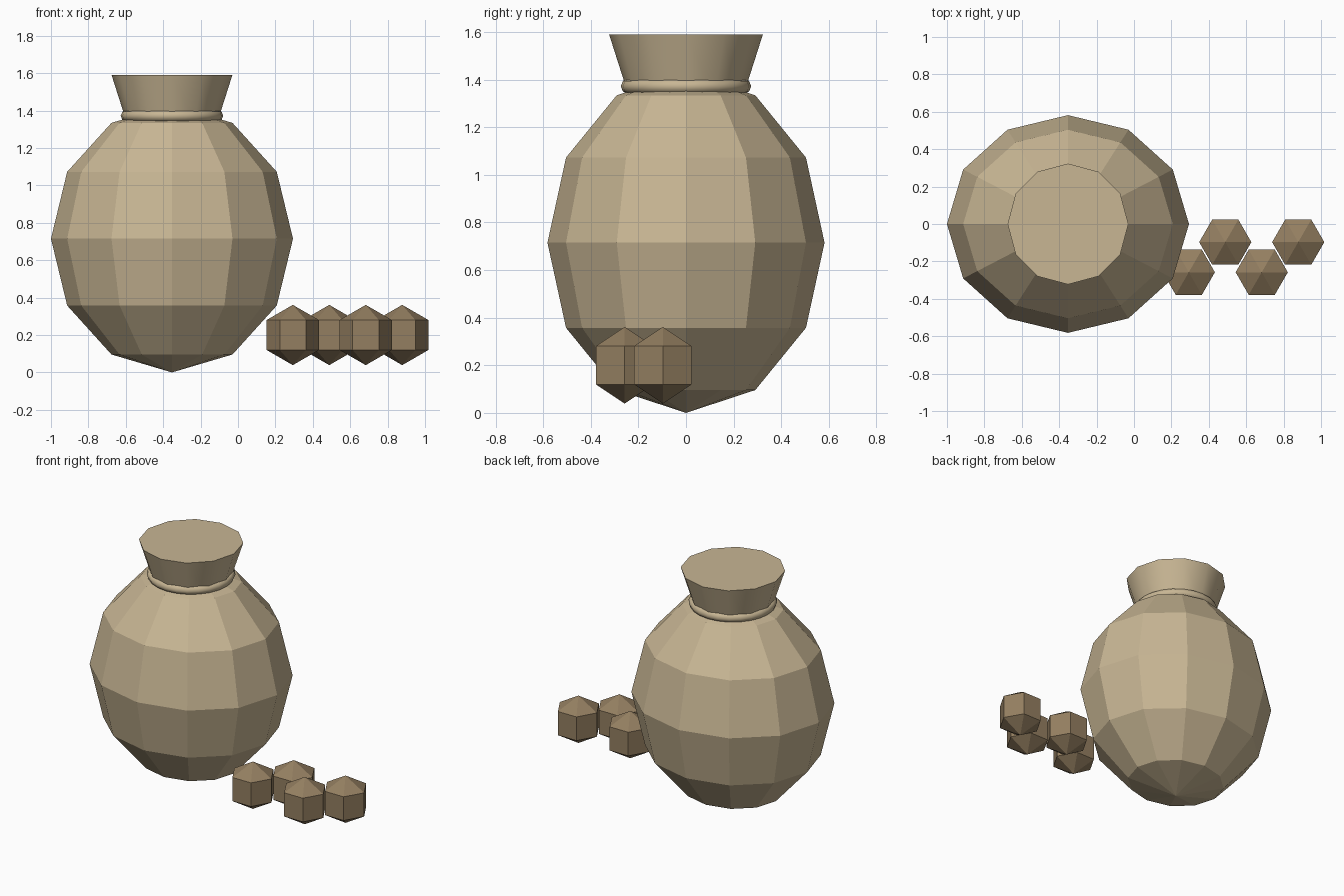
import bpy, math

if "Cube" in bpy.data.objects:
    bpy.data.objects.remove(bpy.data.objects["Cube"])


def material(name, rgb):
    # 8-bit sRGB to linear
    lin = [((c / 255 + 0.055) / 1.055) ** 2.4 for c in rgb]
    m = bpy.data.materials.new(name)
    m.diffuse_color = (*lin, 1)
    m.use_nodes = True
    m.node_tree.nodes["Principled BSDF"].inputs["Base Color"].default_value = m.diffuse_color
    return m


def finish(name, mat, smooth=None):
    ob = bpy.context.object
    ob.name = name
    ob.data.materials.append(mat)
    if smooth is not None:
        bpy.ops.object.shade_smooth_by_angle(angle=math.radians(smooth))
    return ob


cloth = material("sack cloth", (200, 182, 148))
brown = material("lump brown", (148, 127, 97))
SACK_X = -0.353

# Sack body: faceted egg-shaped sphere
bpy.ops.mesh.primitive_uv_sphere_add(segments=12, ring_count=6, radius=1,
                                     location=(SACK_X, 0, 0.715))
bpy.context.object.scale = (0.647, 0.582, 0.715)
finish("sack_body", cloth)

# Gathered neck flaring upwards, closed on top
bpy.ops.mesh.primitive_cone_add(vertices=12, radius1=0.24, radius2=0.323,
                                depth=0.26, location=(SACK_X, 0, 1.46))
finish("sack_neck", cloth, 40)

# Tie ring around the neck
bpy.ops.mesh.primitive_torus_add(major_segments=24, minor_segments=8,
                                 major_radius=0.243, minor_radius=0.031,
                                 location=(SACK_X, 0, 1.372))
finish("tie_ring", cloth, 60)

# Zigzag row of six-sided lumps beside the sack
for i in range(4):
    bpy.ops.mesh.primitive_uv_sphere_add(
        segments=6, ring_count=3, radius=0.161,
        location=(0.293 + 0.195 * i, -0.258 if i % 2 == 0 else -0.097, 0.2))
    # Blender's sphere starts on the x axis; turn a corner to the front
    bpy.context.object.rotation_euler.z = math.radians(30)
    finish(f"lump_{i + 1}", brown)
